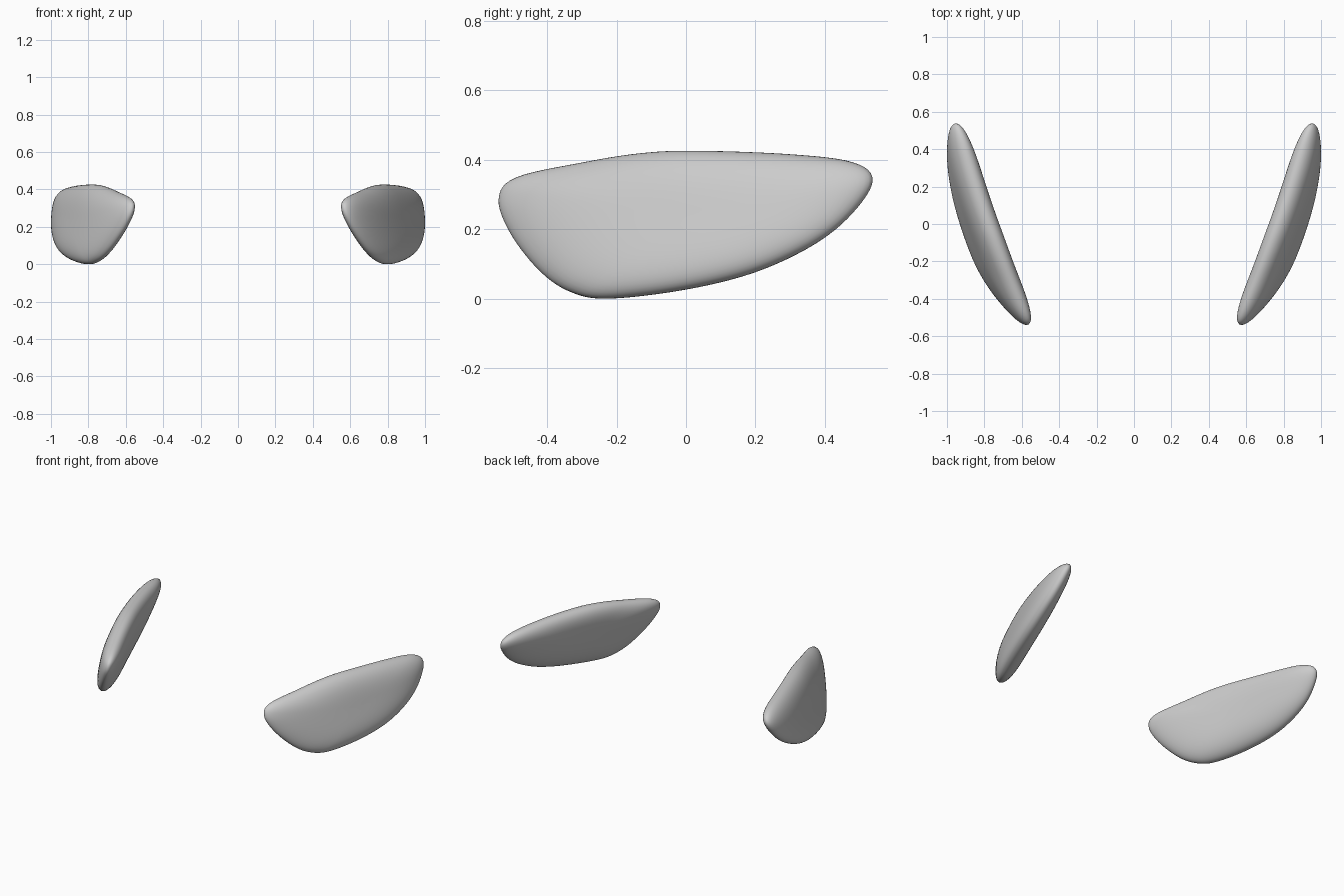
import bpy, bmesh, math
from mathutils import Vector

if "Cube" in bpy.data.objects:
    bpy.data.objects.remove(bpy.data.objects["Cube"])

# Side-view outline (y, z) of one curved pad
OUTLINE = [(-0.54, 0.29), (-0.505, 0.19), (-0.42, 0.082), (-0.33, 0.022), (-0.22, 0.004),
           (0.0, 0.03), (0.2, 0.08), (0.37, 0.16), (0.48, 0.25), (0.538, 0.345),
           (0.48, 0.397), (0.3, 0.42), (0.03, 0.43), (-0.13, 0.423), (-0.3, 0.396),
           (-0.49, 0.353)]
CENTRE = Vector((-0.03, 0.235))
RINGS, STEPS = 16, 6
THICK, BULGE = 0.08, -0.008


def smooth_loop(points, steps):
    """Closed Catmull-Rom curve through the points."""
    p = [Vector(q) for q in points]
    n, out = len(p), []
    for i in range(n):
        a, b, c, d = p[i - 1], p[i], p[(i + 1) % n], p[(i + 2) % n]
        for s in range(steps):
            t = s / steps
            out.append(0.5 * (2 * b + (c - a) * t + (2 * a - 5 * b + 4 * c - d) * t * t
                              + (3 * b - a - 3 * c + d) * t ** 3))
    return out


def pad_point(q, r, side):
    """Point on the outer (side=1) or inner (side=-1) face of the leaning, bowed pad."""
    y, z = q
    mid = 0.835 + 0.365 * y - 0.15 * y * y - 0.27 * (z - 0.22)
    bow = BULGE * (1 - r * r)
    half = THICK * math.sqrt(max(0, 1 - r ** 3.5))
    return Vector((mid + bow + side * half, y, z))


loop = smooth_loop(OUTLINE, STEPS)
n = len(loop)
bm = bmesh.new()

# Rings run from the outer face centre, round the rim, to the inner face centre
rings = []
for k in range(1, 2 * RINGS):
    r = math.sin(math.pi / 2 * k / RINGS)
    side = 1 if k <= RINGS else -1
    rings.append([bm.verts.new(pad_point(CENTRE + (q - CENTRE) * r, r, side)) for q in loop])
for a, b in zip(rings, rings[1:]):
    for i in range(n):
        j = (i + 1) % n
        bm.faces.new((a[i], b[i], b[j], a[j]))
for ring, side in ((rings[0], 1), (rings[-1], -1)):
    tip = bm.verts.new(pad_point(CENTRE, 0, side))
    for i in range(n):
        bm.faces.new((tip, ring[i], ring[(i + 1) % n]))

# Rest on the ground with the outermost point at x = 1
dx = 1 - max(v.co.x for v in bm.verts)
dz = -min(v.co.z for v in bm.verts)
bmesh.ops.translate(bm, verts=bm.verts, vec=(dx, 0, dz))
bmesh.ops.recalc_face_normals(bm, faces=bm.faces)
for f in bm.faces:
    f.smooth = True

mesh = bpy.data.meshes.new("side_pads")
bm.to_mesh(mesh)
bm.free()
pads = bpy.data.objects.new("side_pads", mesh)
bpy.context.collection.objects.link(pads)

# Matching pad on the other side
mirror = pads.modifiers.new("mirror", 'MIRROR')
mirror.use_axis = (True, False, False)
